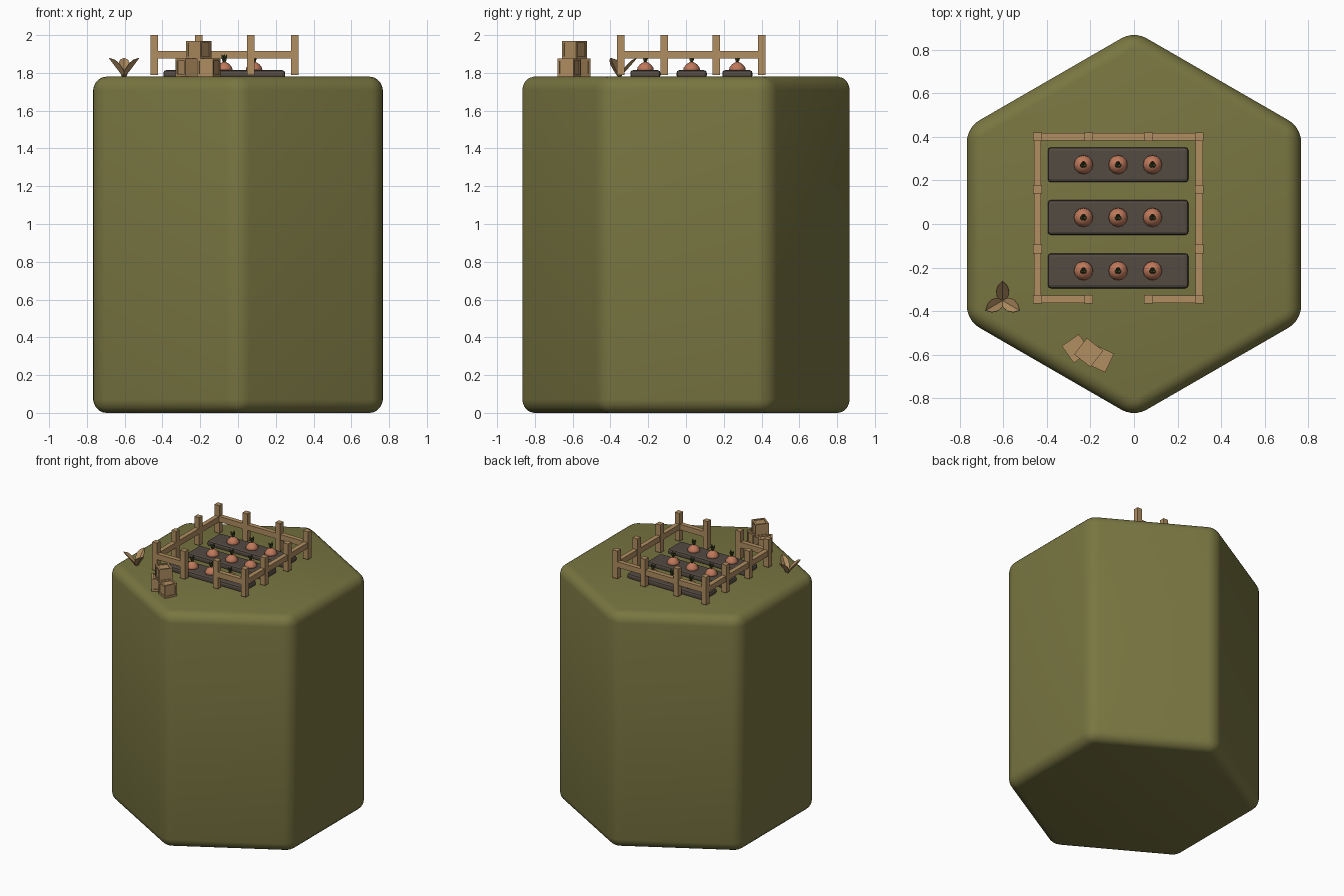
import bpy, bmesh, math
from mathutils import Matrix, Vector

cube = bpy.data.objects.get("Cube")
if cube:
    bpy.data.objects.remove(cube, do_unlink=True)


def material(name, rgb):
    m = bpy.data.materials.new(name)
    m.use_nodes = True
    m.diffuse_color = (*rgb, 1)
    m.node_tree.nodes["Principled BSDF"].inputs["Base Color"].default_value = (*rgb, 1)
    return m


GRASS = material("olive grass", (0.19, 0.18, 0.053))
WOOD = material("tan wood", (0.44, 0.27, 0.12))
SOIL = material("dark soil", (0.088, 0.07, 0.055))
CARROT = material("carrot orange", (0.52, 0.19, 0.105))
LEAF = material("dark leaf green", (0.05, 0.065, 0.018))
GROUND = 1.78


def finish(bm, name, mat, smooth=False):
    bmesh.ops.recalc_face_normals(bm, faces=bm.faces)
    mesh = bpy.data.meshes.new(name)
    bm.to_mesh(mesh)
    bm.free()
    mesh.materials.append(mat)
    obj = bpy.data.objects.new(name, mesh)
    bpy.context.collection.objects.link(obj)
    if smooth:
        mesh.shade_smooth()
    return obj


def add_box(bm, centre, size):
    bmesh.ops.create_cube(bm, size=1, matrix=Matrix.Translation(centre) @ Matrix.Diagonal((*size, 1)))


def bevel(obj, width, segments):
    mod = obj.modifiers.new("Rounding", "BEVEL")
    mod.width = width
    mod.segments = segments
    mod.limit_method = "ANGLE"
    return mod


# Hexagonal ground block with rounded edges
bm = bmesh.new()
radius = 0.767 / math.cos(math.pi / 6)
bmesh.ops.create_cone(bm, cap_ends=True, segments=6, radius1=radius, radius2=radius, depth=GROUND,
                      matrix=Matrix.Translation((0, 0, GROUND / 2)))
bevel(finish(bm, "ground_block", GRASS, True), 0.07, 5)

# Fence posts and rails
xs = (-0.443, -0.208, 0.067, 0.3)
ys = (-0.345, -0.115, 0.16, 0.4)
bm = bmesh.new()
for i, x in enumerate(xs):
    for j, y in enumerate(ys):
        if i in (0, 3) or j in (0, 3):
            add_box(bm, (x, y, 1.895), (0.04, 0.04, 0.21))
finish(bm, "fence_posts", WOOD)

bm = bmesh.new()
for x in (xs[0], xs[3]):
    add_box(bm, (x, (ys[0] + ys[3]) / 2, 1.896), (0.034, ys[3] - ys[0], 0.042))
add_box(bm, ((xs[0] + xs[3]) / 2, ys[3], 1.896), (xs[3] - xs[0], 0.034, 0.042))
for a, b in ((xs[0], xs[1]), (xs[2], xs[3])):
    add_box(bm, ((a + b) / 2, ys[0], 1.896), (b - a, 0.034, 0.042))
finish(bm, "fence_rails", WOOD)


def carrot(x, y, name):
    # Rounded root top
    bm = bmesh.new()
    profile = [(0.03, 1.8), (0.044, 1.815), (0.042, 1.828), (0.028, 1.846), (0.01, 1.857), (0, 1.858)]
    verts = [bm.verts.new((r, 0, z)) for r, z in profile]
    edges = [bm.edges.new(p) for p in zip(verts, verts[1:])]
    bmesh.ops.spin(bm, geom=verts + edges, cent=(0, 0, 0), axis=(0, 0, 1),
                   angle=math.tau, steps=12, use_merge=True)
    bmesh.ops.remove_doubles(bm, verts=bm.verts, dist=0.0005)
    root = finish(bm, name + "_root", CARROT, True)
    root.location = (x, y, 0)
    # Three leaning leaf tufts
    bm = bmesh.new()
    for k in range(3):
        turn = Matrix.Rotation(k * math.tau / 3 + math.pi / 2, 4, "Z")
        shape = Matrix.Rotation(0.35, 4, "Y") @ Matrix.Translation((0, 0, 0.02))
        bmesh.ops.create_icosphere(bm, subdivisions=1, radius=1,
                                   matrix=turn @ shape @ Matrix.Diagonal((0.007, 0.011, 0.027, 1)))
    tuft = finish(bm, name + "_leaves", LEAF)
    tuft.location = (x, y, 1.855)


# Soil beds with planted carrots
for row, y in enumerate((-0.215, 0.03, 0.272)):
    bm = bmesh.new()
    add_box(bm, (-0.073, y, 1.793), (0.645, 0.16, 0.042))
    bevel(finish(bm, f"soil_bed_{row}", SOIL), 0.014, 2)
    for col, x in enumerate((-0.232, -0.073, 0.085)):
        carrot(x, y, f"carrot_{row}_{col}")


# Crates: inner box with a raised frame
def crate(name, x, y, z, angle, s=0.095):
    bm = bmesh.new()
    t = 0.013
    add_box(bm, (0, 0, s / 2), (s - 0.012, s - 0.012, s - 0.012))
    h = (s - t) / 2
    for a in (-h, h):
        for b in (-h, h):
            add_box(bm, (a, b, s / 2), (t, t, s))
            add_box(bm, (0, a, s / 2 + b), (s, t, t))
            add_box(bm, (a, 0, s / 2 + b), (t, s, t))
    obj = finish(bm, name, WOOD)
    obj.location = (x, y, z)
    obj.rotation_euler.z = math.radians(angle)


crate("crate_left", -0.265, -0.572, GROUND, 35)
crate("crate_right", -0.155, -0.618, GROUND, -25)
crate("crate_top", -0.208, -0.59, GROUND + 0.095, -38)

# Dry plant: three curved, folded leaves
bm = bmesh.new()
stations = [(0.0, 0.012, 0), (0.02, 0.027, 0.035), (0.045, 0.031, 0.066), (0.07, 0.022, 0.088), (0.092, 0.001, 0.098)]
for deg in (90, 210, 330):
    turn = Matrix.Rotation(math.radians(deg), 3, "Z")
    rows = []
    for out, half, up in stations:
        points = ((out, -half, up), (out + half * 0.35, 0, up - half * 0.35), (out, half, up))
        rows.append([bm.verts.new(turn @ Vector(p)) for p in points])
    for low, high in zip(rows, rows[1:]):
        for k in (0, 1):
            bm.faces.new((low[k], low[k + 1], high[k + 1], high[k]))
plant = finish(bm, "dry_plant", WOOD)
plant.location = (-0.603, -0.352, GROUND)
thick = plant.modifiers.new("Thickness", "SOLIDIFY")
thick.thickness = 0.003
